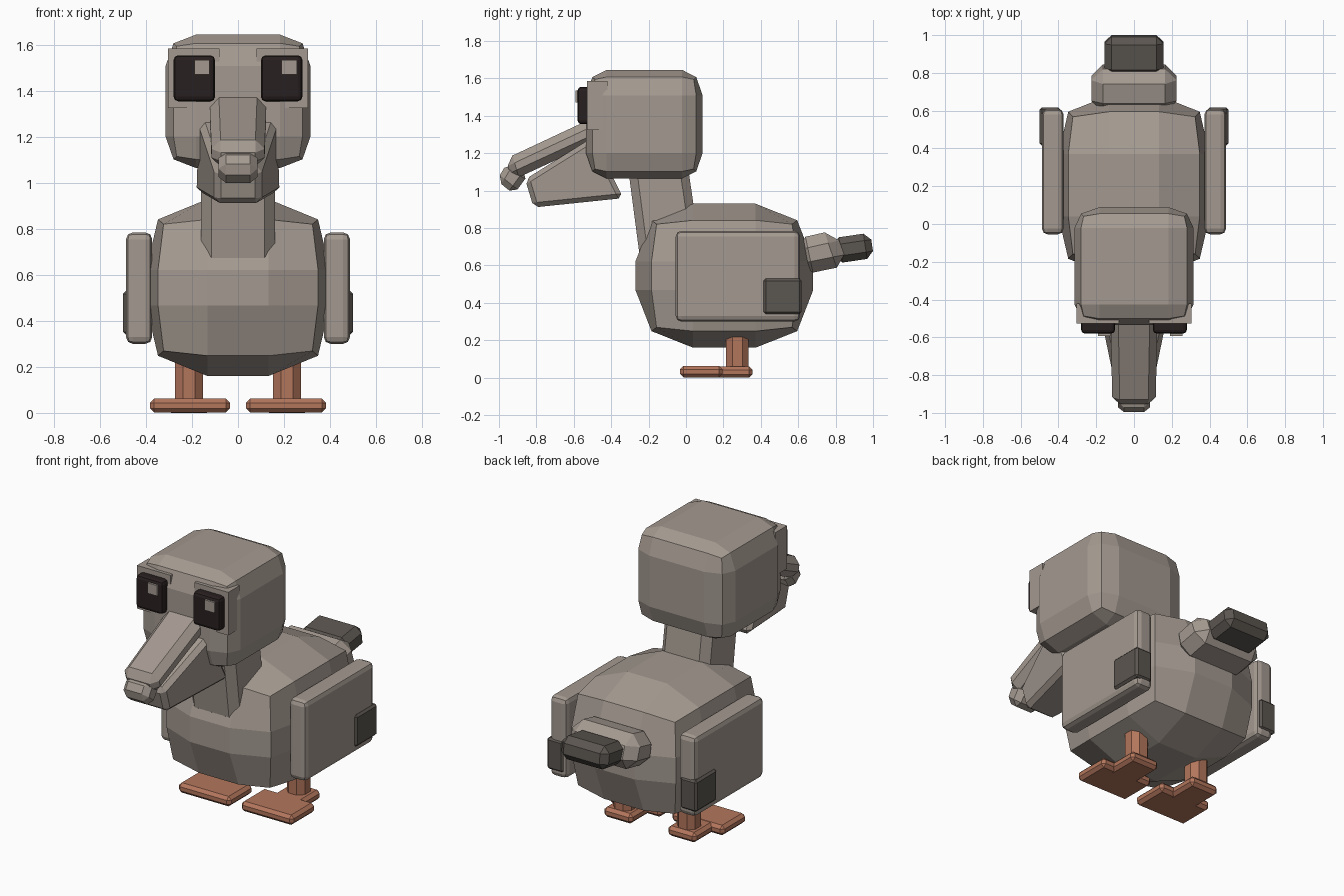
import bpy, bmesh
from mathutils import Vector

cube = bpy.data.objects.get("Cube")
if cube:
    bpy.data.objects.remove(cube, do_unlink=True)


def material(name, rgb):
    m = bpy.data.materials.new(name)
    m.use_nodes = True
    m.diffuse_color = (*rgb, 1)
    m.node_tree.nodes["Principled BSDF"].inputs["Base Color"].default_value = (*rgb, 1)
    return m


GREY = material("warm_grey", (0.37, 0.32, 0.28))
DARK = material("dark_grey", (0.105, 0.092, 0.08))
BLACK = material("eye_black", (0.022, 0.014, 0.014))
ORANGE = material("foot_orange", (0.45, 0.18, 0.107))


def finish(name, bm, mat, bevel=0, segments=1):
    bmesh.ops.recalc_face_normals(bm, faces=bm.faces)
    mesh = bpy.data.meshes.new(name)
    bm.to_mesh(mesh)
    bm.free()
    mesh.materials.append(mat)
    obj = bpy.data.objects.new(name, mesh)
    bpy.context.collection.objects.link(obj)
    if bevel:
        mod = obj.modifiers.new("Chamfer", "BEVEL")
        mod.width, mod.segments, mod.limit_method = bevel, segments, "NONE"
    return obj


def box(name, x, y, z, mat, bevel=0, segments=1):
    """Chamfered box given its (min, max) along each axis."""
    bm = bmesh.new()
    bmesh.ops.create_cube(bm, size=1)
    for v in bm.verts:
        v.co = [sum(r) / 2 + c * (r[1] - r[0]) for c, r in zip(v.co, (x, y, z))]
    return finish(name, bm, mat, bevel, segments)


def wedge(name, profile, mat, bevel):
    """Side profile of (y, z, half width) points, spanned across x."""
    bm = bmesh.new()
    left = [bm.verts.new((w, y, z)) for y, z, w in profile]
    right = [bm.verts.new((-w, y, z)) for y, z, w in profile]
    bm.faces.new(left)
    bm.faces.new(right[::-1])
    for i in range(len(profile)):
        j = (i + 1) % len(profile)
        bm.faces.new((left[i], right[i], right[j], left[j]))
    return finish(name, bm, mat, bevel)


def rounded_block(name, centre, half, inner, edge, corner):
    """Cube of three by three panels a side, with its edges and corners pulled in."""
    bm = bmesh.new()
    bmesh.ops.create_cube(bm, size=2)
    bmesh.ops.subdivide_edges(bm, edges=bm.edges[:], cuts=2, use_grid_fill=True)
    for v in bm.verts:
        outer = [abs(c) > 0.9 for c in v.co]
        pull = corner if sum(outer) == 3 else 1
        new = Vector()
        for i, c in enumerate(v.co):
            sign = 1 if c > 0 else -1
            f = inner[i] if not outer[i] else (1 if sum(outer) == 1 else edge[i] * pull)
            new[i] = centre[i] + sign * f * half[i]
        v.co = new
    return finish(name, bm, GREY)


# Body, neck and head
rounded_block("body", (0, 0.205, 0.545), (0.40, 0.475, 0.385),
              (0.33, 0.35, 0.2), (0.87, 0.82, 0.77), 0.93)
rounded_block("head", (0, -0.223, 1.355), (0.315, 0.312, 0.29),
              (0.58, 0.65, 0.53), (0.89, 0.89, 0.87), 0.95)
wedge("neck", [(-0.32, 1.2, 0.16), (0.0, 1.2, 0.16), (0.07, 0.72, 0.16),
               (-0.245, 0.63, 0.16)], GREY, 0.045)

# Beak
wedge("upper_beak", [(-0.42, 1.425, 0.125), (-0.965, 1.17, 0.115),
                     (-0.93, 1.055, 0.115), (-0.42, 1.29, 0.125)], GREY, 0.04)
wedge("lower_beak", [(-0.5, 1.285, 0.175), (-0.86, 1.06, 0.10),
                     (-0.815, 0.91, 0.10), (-0.335, 0.96, 0.185)], GREY, 0.025)
wedge("beak_tip", [(-0.955, 1.15, 0.085), (-1.012, 1.055, 0.085),
                   (-0.92, 0.98, 0.085), (-0.84, 1.09, 0.085)], GREY, 0.032)

# Tail
wedge("tail_base", [(0.58, 0.74, 0.225), (0.80, 0.79, 0.225),
                    (0.865, 0.60, 0.225), (0.62, 0.55, 0.225)], GREY, 0.06)
wedge("tail_tip", [(0.78, 0.745, 0.157), (0.985, 0.775, 0.157),
                   (1.005, 0.64, 0.157), (0.80, 0.61, 0.157)], DARK, 0.037)

for side, s in (("left", 1), ("right", -1)):
    def span(a, b):
        return tuple(sorted((s * a, s * b)))

    # Wings
    box(side + "_wing", span(0.373, 0.487), (-0.055, 0.61), (0.30, 0.785), GREY, 0.03, 2)
    box(side + "_wing_patch", span(0.39, 0.5), (0.415, 0.618), (0.34, 0.53), DARK, 0.012)

    # Eyes
    box(side + "_eye_plate", span(0.08, 0.305), (-0.528, -0.42), (1.325, 1.585), GREY)
    box(side + "_eye", span(0.10, 0.28), (-0.58, -0.50), (1.355, 1.555), BLACK, 0.02, 2)
    glint = s * 0.19 + 0.033
    box(side + "_eye_glint", (glint - 0.033, glint + 0.033) if s > 0 else (-0.19, -0.125),
        (-0.592, -0.57), (1.472, 1.535), GREY)

    # Legs and feet
    box(side + "_leg", span(0.153, 0.273), (0.215, 0.335), (0.02, 0.27), ORANGE, 0.033)
    box(side + "_toes", span(0.035, 0.383), (-0.032, 0.195), (0.002, 0.062), ORANGE, 0.018)
    box(side + "_heel", span(0.118, 0.308), (0.15, 0.355), (0, 0.06), ORANGE, 0.018)
